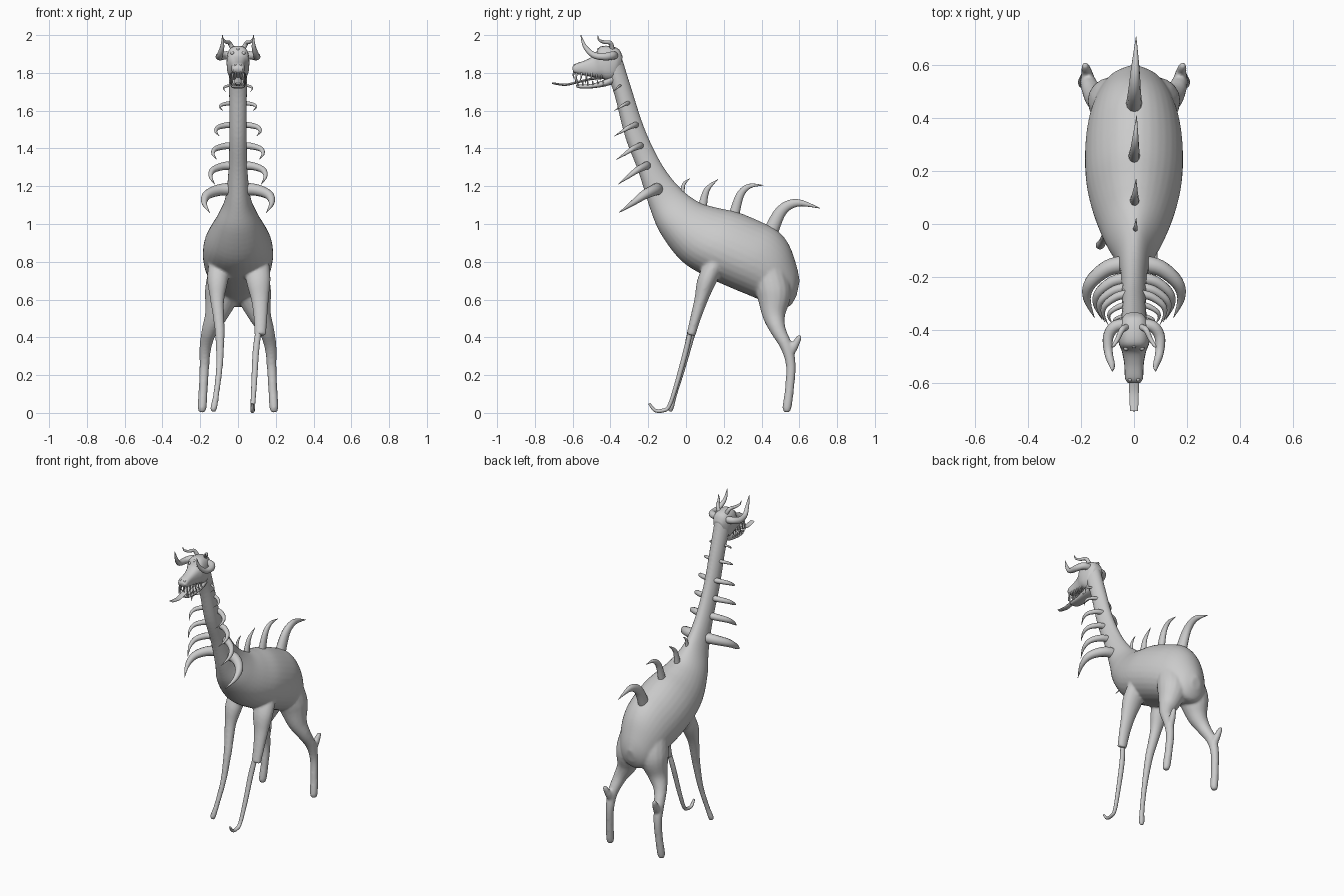
import bpy, bmesh, math
from mathutils import Vector as V


def smooth_path(rows, n=5):
    """Catmull-Rom interpolation of equal-length tuples."""
    rows = [tuple(map(float, r)) for r in rows]
    p = [rows[0]] + rows + [rows[-1]]
    out = []
    for i in range(1, len(p) - 2):
        for k in range(n):
            t = k / n
            out.append([0.5 * (2 * b + (c - a) * t + (2 * a - 5 * b + 4 * c - d) * t * t
                               + (3 * b - a - 3 * c + d) * t ** 3)
                        for a, b, c, d in zip(*p[i - 1:i + 3])])
    return out + [list(rows[-1])]


def slab_rings(rows, segs=24, power=1.0, egg=0.0, n=5):
    """Rings from (top y, top z, bottom y, bottom z, half width); egg narrows the top."""
    rings = []
    sq = lambda v: math.copysign(abs(v) ** power, v)
    ang = [2 * math.pi * k / segs for k in range(segs)]
    for ty, tz, by, bz, w in smooth_path(rows, n):
        c, h = V((0, (ty + by) / 2, (tz + bz) / 2)), V((0, (ty - by) / 2, (tz - bz) / 2))
        rings.append([c + h * sq(math.cos(a)) + V((w * sq(math.sin(a)) * (1 - egg * math.cos(a)), 0, 0))
                      for a in ang])
    return rings


def tube(rows, flat=1.0, segs=12, n=5):
    """Tapered tube through (x, y, z, radius); flat scales the side-to-side width."""
    s = smooth_path(rows, n)
    pts = [V(r[:3]) for r in s]
    rings, u = [], V((1, 0, 0))
    for i, p in enumerate(pts):
        t = (pts[min(i + 1, len(pts) - 1)] - pts[max(i - 1, 0)]).normalized()
        if i == 0 and abs(t.x) > 0.9:
            u = V((0, 0, 1))
        u = (u - t * u.dot(t)).normalized()
        w, r = t.cross(u), max(s[i][3], 0.001)
        rings.append([p + u * (r * flat * math.cos(a)) + w * (r * math.sin(a))
                      for a in (2 * math.pi * k / segs for k in range(segs))])
    return rings


def both(rings):
    return [rings, [[V((-p.x, p.y, p.z)) for p in r] for r in rings]]


def part(name, lofts, angle=50):
    bm = bmesh.new()
    for rings in lofts:
        vs = [[bm.verts.new(p) for p in r] for r in rings]
        m = len(vs[0])
        for a, b in zip(vs, vs[1:]):
            for k in range(m):
                bm.faces.new((a[k], a[(k + 1) % m], b[(k + 1) % m], b[k]))
        bm.faces.new(vs[0])
        bm.faces.new(vs[-1])
    bmesh.ops.recalc_face_normals(bm, faces=bm.faces)
    me = bpy.data.meshes.new(name)
    bm.to_mesh(me)
    bm.free()
    ob = bpy.data.objects.new(name, me)
    bpy.context.collection.objects.link(ob)
    bpy.ops.object.select_all(action='DESELECT')
    ob.select_set(True)
    bpy.context.view_layer.objects.active = ob
    bpy.ops.object.shade_smooth_by_angle(angle=math.radians(angle))
    return ob


# torso and neck
torso = slab_rings([
    (-.345, 1.90, -.42, 1.80, .05), (-.286, 1.71, -.378, 1.68, .047), (-.217, 1.50, -.322, 1.46, .046),
    (-.127, 1.315, -.25, 1.27, .05), (-.03, 1.19, -.19, 1.08, .068), (.07, 1.115, -.135, .95, .112),
    (.17, 1.085, -.03, .81, .156), (.28, 1.06, .09, .73, .181), (.40, 1.01, .22, .67, .183),
    (.485, .965, .34, .62, .168), (.545, .89, .44, .58, .14), (.585, .78, .54, .56, .09),
    (.602, .70, .585, .62, .03)], 32, 1.0, .13)
# hind legs with heel spurs
hind = tube([(.07, .44, .74, .09), (.085, .465, .63, .092), (.115, .465, .52, .062), (.15, .487, .44, .042),
             (.172, .532, .35, .032), (.178, .555, .25, .026), (.184, .548, .13, .024),
             (.19, .535, .03, .024), (.19, .533, .002, .014)], 1.0, 16)
spur = tube([(.172, .54, .30, .024), (.178, .572, .35, .022), (.184, .596, .395, .016), (.186, .605, .412, .008)])
# front legs: one whole, one ending in a stump
whole = tube([(-.10, .16, .80, .05), (-.108, .11, .70, .050), (-.11, .078, .60, .034),
              (-.102, .05, .50, .027), (-.096, .025, .41, .023), (-.098, -.015, .25, .017),
              (-.115, -.06, .10, .015), (-.128, -.08, .03, .017), (-.13, -.083, .006, .011)], 1.1, 16)
stump = tube([(.10, .16, .80, .05), (.108, .11, .70, .050), (.116, .08, .60, .036),
              (.119, .05, .50, .028), (.118, .026, .412, .024)], 1.3, 16)
body = part("body", [torso, whole, stump] + both(hind) + both(spur))
rm = body.modifiers.new("blend", 'REMESH')
rm.mode, rm.voxel_size, rm.use_smooth_shade = 'VOXEL', .008, True
sm = body.modifiers.new("soften", 'SMOOTH')
sm.factor, sm.iterations = .5, 6

# hooked peg on the stump
part("peg_leg", [tube([(.11, .025, .44, .013), (.095, .0, .33, .014), (.085, -.05, .15, .012),
                       (.078, -.09, .035, .010), (.077, -.125, .012, .010), (.076, -.165, .014, .009),
                       (.076, -.195, .05, .006)], 1.2)])

# horns along the back
part("back_horns", [tube(h, .8) for h in (
    [(.005, -.02, 1.15, .012), (.006, -.012, 1.21, .009), (.008, .022, 1.242, .001)],
    [(.002, .085, 1.08, .024), (.004, .11, 1.18, .015), (.008, .17, 1.237, .001)],
    [(0, .25, 1.03, .029), (.003, .285, 1.15, .021), (.006, .335, 1.20, .013), (.01, .41, 1.205, .001)],
    [(0, .445, .95, .040), (.002, .505, 1.07, .030), (.005, .59, 1.112, .020), (.008, .71, 1.083, .001)])])

# paired curved ribs down the neck: root y, z; tip y, z; reach; radius
ribs = []
for ry, rz, ty, tz, x, r in ((-.15, 1.185, -.355, 1.06, .178, .034), (-.205, 1.31, -.36, 1.21, .145, .023),
                             (-.24, 1.415, -.37, 1.34, .132, .019), (-.265, 1.525, -.38, 1.465, .117, .017),
                             (-.305, 1.64, -.38, 1.60, .095, .012), (-.345, 1.735, -.385, 1.70, .076, .008)):
    mix = lambda f, g, x, s: (x, ry + (ty - ry) * f, rz + (tz - rz) * g, r * s)
    ribs += both(tube([mix(0, 0, .02, 1), mix(.08, .04, x * .55, .9), mix(.35, .25, x * .92, .72),
                       mix(.65, .60, x, .42), mix(1, 1, x * .84, .03)]))
part("neck_ribs", ribs)

# skull with upper jaw
part("head", [slab_rings([(-.335, 1.885, -.36, 1.80, .035), (-.355, 1.925, -.385, 1.765, .052),
                          (-.40, 1.942, -.42, 1.76, .060), (-.455, 1.938, -.445, 1.77, .058),
                          (-.485, 1.895, -.48, 1.775, .046), (-.53, 1.868, -.53, 1.785, .037),
                          (-.585, 1.848, -.58, 1.795, .034), (-.602, 1.83, -.598, 1.805, .025)], 20, .75)])
part("lower_jaw", [slab_rings([(-.38, 1.80, -.39, 1.74, .040), (-.43, 1.765, -.43, 1.728, .042),
                               (-.50, 1.742, -.50, 1.718, .038), (-.56, 1.738, -.56, 1.718, .033),
                               (-.583, 1.735, -.58, 1.724, .022)], 16, .75)])
part("tongue", [tube([(0, -.40, 1.775, .006), (0, -.50, 1.768, .006), (0, -.57, 1.752, .006),
                      (0, -.64, 1.737, .006), (0, -.708, 1.746, .005)], 3.0)])

# teeth
teeth = []
for i in range(6):
    y, x = -.445 - .027 * i, .040 - .0018 * i
    size = .045 if i in (5, 3) else .030
    teeth += both(tube([(x - .004, y, 1.80, .006), (x, y - .002, 1.79 - size * .5, .004),
                        (x - .002, y - .008, 1.79 - size, .001)], 1, 8, 2))
    teeth += both(tube([(x - .006, y + .006, 1.732, .005), (x, y + .006, 1.75, .004),
                        (x - .001, y, 1.738 + size * .8, .001)], 1, 8, 2))
for x in (-.012, .012):
    teeth.append(tube([(x, -.593, 1.808, .005), (x, -.596, 1.785, .004), (x, -.59, 1.765, .001)], 1, 8, 2))
part("teeth", teeth)

# large side horns and small crown horns
part("side_horns", both(tube([(.035, -.38, 1.892, .022), (.075, -.39, 1.892, .022), (.098, -.43, 1.886, .020),
                              (.096, -.49, 1.895, .016), (.083, -.535, 1.94, .011), (.082, -.557, 2.0, .002)])))
part("crown_horns", both(tube([(.025, -.39, 1.92, .013), (.045, -.40, 1.958, .011), (.062, -.435, 1.963, .009),
                               (.078, -.46, 1.975, .006), (.085, -.467, 1.998, .001)])))


# clustered eyes and nostril bumps
def bead(x, y, z, r):
    return tube([(x, y + r * c, z, r * math.sqrt(max(0, 1 - c * c))) for c in (1, .9, .6, 0, -.6, -.9, -1)], 1, 10, 2)


part("eyes", [b for s in ((.030, -.470, 1.905, .010), (.044, -.460, 1.885, .009), (.016, -.476, 1.882, .007))
              for b in both(bead(*s))] + [bead(0, -.462, 1.925, .008)])
part("nostrils", both(bead(.015, -.588, 1.84, .008)))
